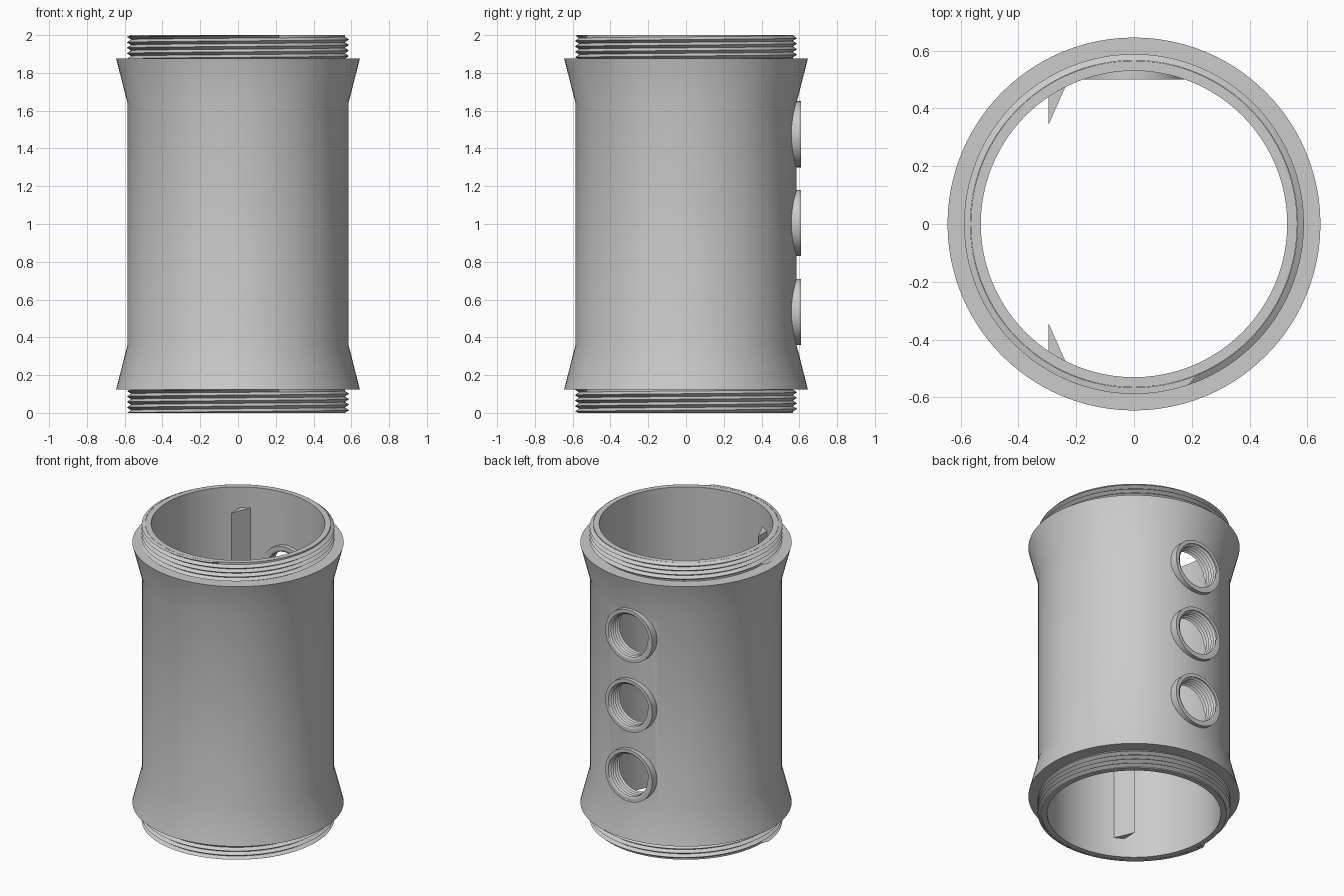
import bpy
import bmesh
import math
from mathutils import Matrix

cube = bpy.data.objects.get("Cube")
if cube:
    bpy.data.objects.remove(cube, do_unlink=True)

grey = bpy.data.materials.new("plain grey")
grey.use_nodes = True
colour = (0.6, 0.6, 0.6, 1)
grey.diffuse_color = colour
grey.node_tree.nodes["Principled BSDF"].inputs["Base Color"].default_value = colour


def finish(name, bm, matrix=Matrix()):
    bm.transform(matrix)
    mesh = bpy.data.meshes.new(name)
    bm.to_mesh(mesh)
    bm.free()
    mesh.materials.append(grey)
    obj = bpy.data.objects.new(name, mesh)
    bpy.context.collection.objects.link(obj)
    return obj


def smooth(obj):
    bpy.ops.object.select_all(action='DESELECT')
    obj.select_set(True)
    bpy.context.view_layer.objects.active = obj
    bpy.ops.object.shade_smooth_by_angle(angle=math.radians(30))


def lathe(name, profile, steps, matrix=Matrix()):
    """Revolve a closed (radius, height) profile around z."""
    bm = bmesh.new()
    rings = []
    for i in range(steps):
        a = math.tau * i / steps
        rings.append([bm.verts.new((r * math.cos(a), r * math.sin(a), z)) for r, z in profile])
    n = len(profile)
    for i in range(steps):
        here, there = rings[i], rings[(i + 1) % steps]
        for j in range(n):
            k = (j + 1) % n
            bm.faces.new((here[j], there[j], there[k], here[k]))
    bmesh.ops.recalc_face_normals(bm, faces=bm.faces)
    return finish(name, bm, matrix)


def thread(name, root, crest, z0, z1, pitch, steps, matrix=Matrix()):
    """Helical V thread, clipped flat at both ends."""
    bm = bmesh.new()
    rows = range(-3, int(2 * (z1 - z0) / pitch) + 4)
    columns = []
    for i in range(steps + 1):
        a = math.tau * i / steps
        column = []
        for k in rows:
            z = z0 + pitch * (k / 2 + i / steps)
            r = crest if k % 2 and z0 < z < z1 else root
            z = min(max(z, z0), z1)
            column.append(bm.verts.new((r * math.cos(a), r * math.sin(a), z)))
        columns.append(column)
    for here, there in zip(columns, columns[1:]):
        for j in range(len(here) - 1):
            bm.faces.new((here[j], there[j], there[j + 1], here[j + 1]))
    bmesh.ops.remove_doubles(bm, verts=bm.verts, dist=1e-5)
    bmesh.ops.dissolve_degenerate(bm, edges=bm.edges, dist=1e-5)
    if crest < root:
        bmesh.ops.reverse_faces(bm, faces=bm.faces)
    smooth(finish(name, bm, matrix))


# Main tube with flared shoulders and plain collars
half = [(0.565, 0), (0.565, 0.125), (0.645, 0.125), (0.585, 0.36)]
outer = half + [(r, 2 - z) for r, z in reversed(half)]
tube = lathe("tube_body", outer + [(0.53, 2), (0.53, 0)], 96)

# Port holes cut through the back wall
port_heights = (0.535, 1.005, 1.475)
to_back = Matrix.Rotation(-math.pi / 2, 4, 'X')
bpy.context.view_layer.objects.active = tube
for z in port_heights:
    bm = bmesh.new()
    bmesh.ops.create_cone(bm, cap_ends=True, segments=48, radius1=0.16, radius2=0.16, depth=0.4)
    cutter = finish("port_cutter", bm, Matrix.Translation((0, 0.55, z)) @ to_back)
    cutter.hide_render = True
    cut = tube.modifiers.new("port_cut", 'BOOLEAN')
    cut.operation = 'DIFFERENCE'
    cut.solver = 'EXACT'
    cut.object = cutter
    bpy.ops.object.modifier_apply(modifier=cut.name)
    bpy.data.objects.remove(cutter, do_unlink=True)
smooth(tube)

# Screw threads on both collars
thread("lower_thread", 0.566, 0.588, 0, 0.125, 0.029, 96)
thread("upper_thread", 0.566, 0.588, 1.875, 2, 0.029, 96)

# Threaded port rings
for n, z in enumerate(port_heights, 1):
    place = Matrix.Translation((0, 0.5, z)) @ to_back
    ring = [(0.152, 0), (0.175, 0), (0.175, 0.11), (0.152, 0.11)]
    smooth(lathe(f"port_ring_{n}", ring, 48, place))
    thread(f"port_thread_{n}", 0.152, 0.138, 0, 0.11, 0.022, 48, place)

# Wedge-shaped guide ribs inside the tube
for name, side in (("back_rib", 1), ("front_rib", -1)):
    bm = bmesh.new()
    outline = [(-0.295, 0.345), (-0.235, 0.48), (-0.245, 0.5), (-0.295, 0.46)]
    base = bm.faces.new([bm.verts.new((x, side * y, 0.13)) for x, y in outline])
    top = bmesh.ops.extrude_face_region(bm, geom=[base])["geom"]
    bmesh.ops.translate(bm, vec=(0, 0, 1.73), verts=[v for v in top if isinstance(v, bmesh.types.BMVert)])
    bmesh.ops.recalc_face_normals(bm, faces=bm.faces)
    finish(name, bm)
